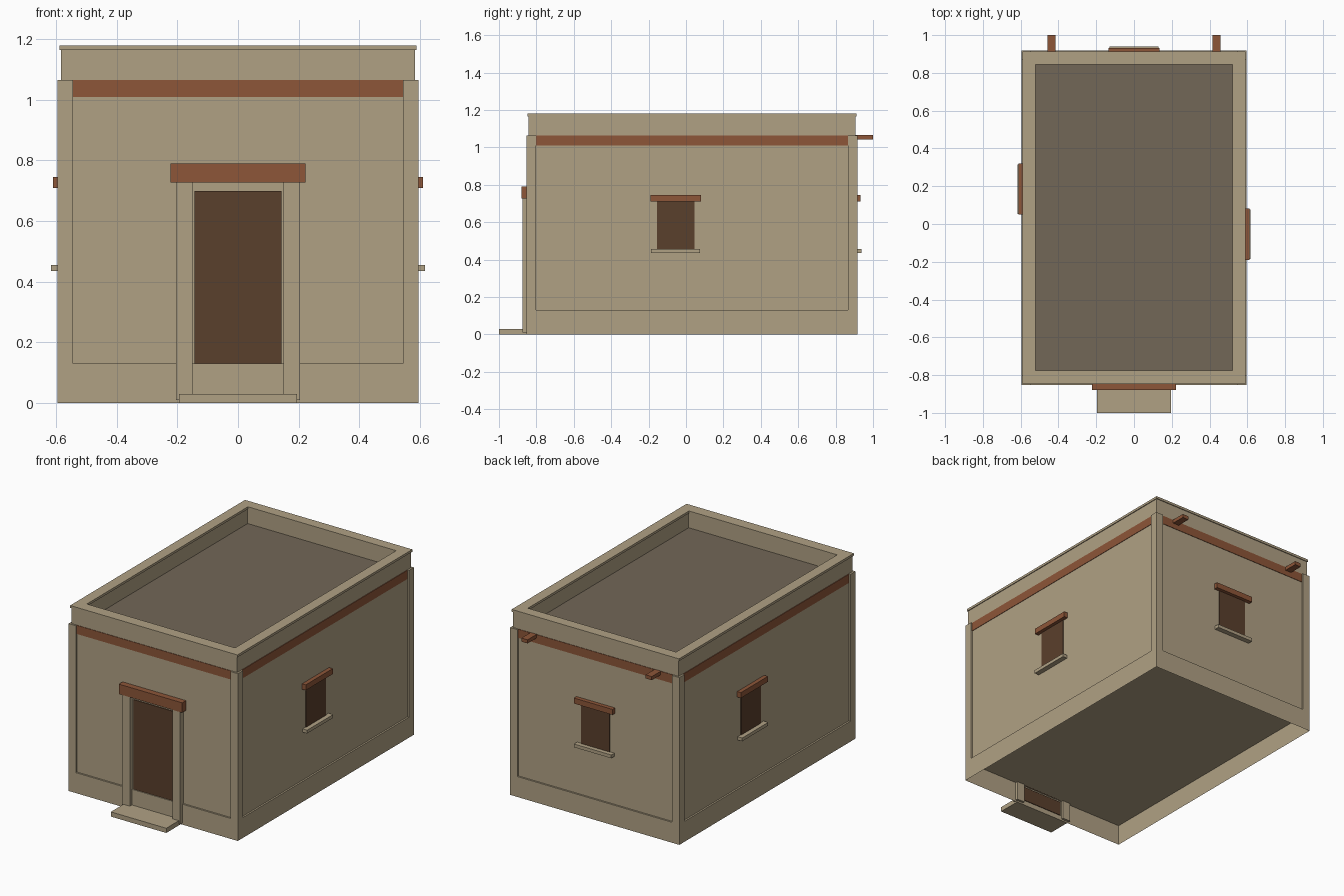
import bpy
import bmesh

cube = bpy.data.objects.get("Cube")
if cube:
    bpy.data.objects.remove(cube, do_unlink=True)


def material(name, r, g, b):
    m = bpy.data.materials.new(name)
    m.use_nodes = True
    m.diffuse_color = (r, g, b, 1)
    m.node_tree.nodes["Principled BSDF"].inputs["Base Color"].default_value = (r, g, b, 1)
    return m


PLASTER = material("plaster_tan", 0.434, 0.356, 0.231)
TIMBER = material("timber_red_brown", 0.266, 0.093, 0.040)
DARK = material("dark_brown", 0.102, 0.050, 0.025)
ROOF = material("roof_grey_brown", 0.171, 0.136, 0.095)


def box(name, mat, xs, ys, zs, open_faces=()):
    """Axis-aligned box between limits; open_faces lists z directions to remove."""
    bm = bmesh.new()
    bmesh.ops.create_cube(bm, size=1)
    for v in bm.verts:
        v.co = [lim[int(c > 0)] for lim, c in zip((xs, ys, zs), v.co)]
    bm.normal_update()
    gone = [f for f in bm.faces if round(f.normal.z) in open_faces]
    if gone:
        bmesh.ops.delete(bm, geom=gone, context='FACES')
    mesh = bpy.data.meshes.new(name)
    bm.to_mesh(mesh)
    bm.free()
    mesh.materials.append(mat)
    obj = bpy.data.objects.new(name, mesh)
    bpy.context.collection.objects.link(obj)
    return obj


def ring(name, mat, outer, inner, zs):
    """Rectangular wall ring; outer and inner are (half_x, y_min, y_max)."""
    bm = bmesh.new()
    loops = []
    for hx, y0, y1 in (outer, inner):
        for z in zs:
            loops.append([bm.verts.new(p) for p in
                          ((-hx, y0, z), (hx, y0, z), (hx, y1, z), (-hx, y1, z))])
    ob, ot, ib, it = loops
    for a, b in ((ob, ot), (ot, it), (it, ib), (ib, ob)):
        for i in range(4):
            j = (i + 1) % 4
            bm.faces.new((a[i], a[j], b[j], b[i]))
    bmesh.ops.recalc_face_normals(bm, faces=bm.faces)
    mesh = bpy.data.meshes.new(name)
    bm.to_mesh(mesh)
    bm.free()
    mesh.materials.append(mat)
    obj = bpy.data.objects.new(name, mesh)
    bpy.context.collection.objects.link(obj)


# Outer body limits, recessed wall plane, and heights
HX, Y0, Y1 = 0.596, -0.853, 0.918
IN = 0.011
WX, WY0, WY1 = HX - IN, Y0 + IN, Y1 - IN
POST = 0.051
BASE, EAVE = 0.13, 1.065

# Hollow plinth, recessed walls and corner posts
box("plinth", PLASTER, (-HX, HX), (Y0, Y1), (0, BASE), open_faces=(-1,))
box("walls", PLASTER, (-WX, WX), (WY0, WY1), (BASE, EAVE), open_faces=(-1, 1))
for sx, side in ((-1, "right"), (1, "left")):
    xs = sorted((sx * HX, sx * (HX - POST)))
    box(f"front_{side}_post", PLASTER, xs, (Y0, Y0 + POST), (BASE, EAVE))
    box(f"back_{side}_post", PLASTER, xs, (Y1 - POST, Y1), (BASE, EAVE))

# Timber band set between the posts
BAND = (1.01, EAVE)
P = 0.003
bx, by = (-HX + POST, HX - POST), (Y0 + POST, Y1 - POST)
box("front_band", TIMBER, bx, (WY0 - P, WY0 + P), BAND)
box("back_band", TIMBER, bx, (WY1 - P, WY1 + P), BAND)
box("left_band", TIMBER, (WX - P, WX + P), by, BAND)
box("right_band", TIMBER, (-WX - P, -WX + P), by, BAND)

# Parapet, coping and sunken roof
ring("parapet", PLASTER, (WX - 0.001, WY0, WY1), (0.527, -0.78, 0.85), (EAVE - 0.002, 1.165))
ring("coping", PLASTER, (WX + 0.004, WY0 - 0.005, WY1 + 0.005),
     (0.522, -0.775, 0.845), (1.165, 1.18))
box("roof", ROOF, (-0.54, 0.54), (-0.79, 0.86), (1.05, 1.07))

# Doorway: leaf, jambs, lintel and step
box("door", DARK, (-0.143, 0.143), (WY0 - 0.005, WY0 + 0.002), (BASE, 0.70))
box("door_foot", DARK, (-0.14, 0.14), (Y0 + 0.002, Y0 + 0.006), (0.03, BASE - 0.01))
for sx, side in ((-1, "right"), (1, "left")):
    box(f"{side}_jamb", PLASTER, sorted((sx * 0.15, sx * 0.205)),
        (-0.874, WY0 + 0.005), (0.01, 0.727))
box("door_lintel", TIMBER, (-0.223, 0.223), (-0.88, WY0 + 0.005), (0.727, 0.79))
box("door_step", PLASTER, (-0.195, 0.195), (-1, Y0 + 0.001), (0, 0.03))


def window(name, axis, sign, wall, centre):
    """Pane, lintel and sill on a wall facing sign along axis."""
    parts = (("pane", DARK, 0.10, 0.004, 0.455, 0.712),
             ("lintel", TIMBER, 0.136, 0.026, 0.71, 0.745),
             ("sill", PLASTER, 0.131, 0.032, 0.435, 0.456))
    for part, mat, half, depth, z0, z1 in parts:
        along = (centre - half, centre + half)
        out = sorted((wall - sign * 0.003, wall + sign * depth))
        xs, ys = (out, along) if axis == "x" else (along, out)
        box(f"{name}_window_{part}", mat, xs, ys, (z0, z1))


window("left", "x", 1, WX, -0.055)
window("right", "x", -1, -WX, 0.185)
window("back", "y", 1, WY1, 0)

# Roof drain beams on the back
for sx, side in ((-1, "right"), (1, "left")):
    box(f"{side}_drain_beam", TIMBER, sorted((sx * 0.416, sx * 0.459)),
        (WY1, 1), (1.043, 1.066))
